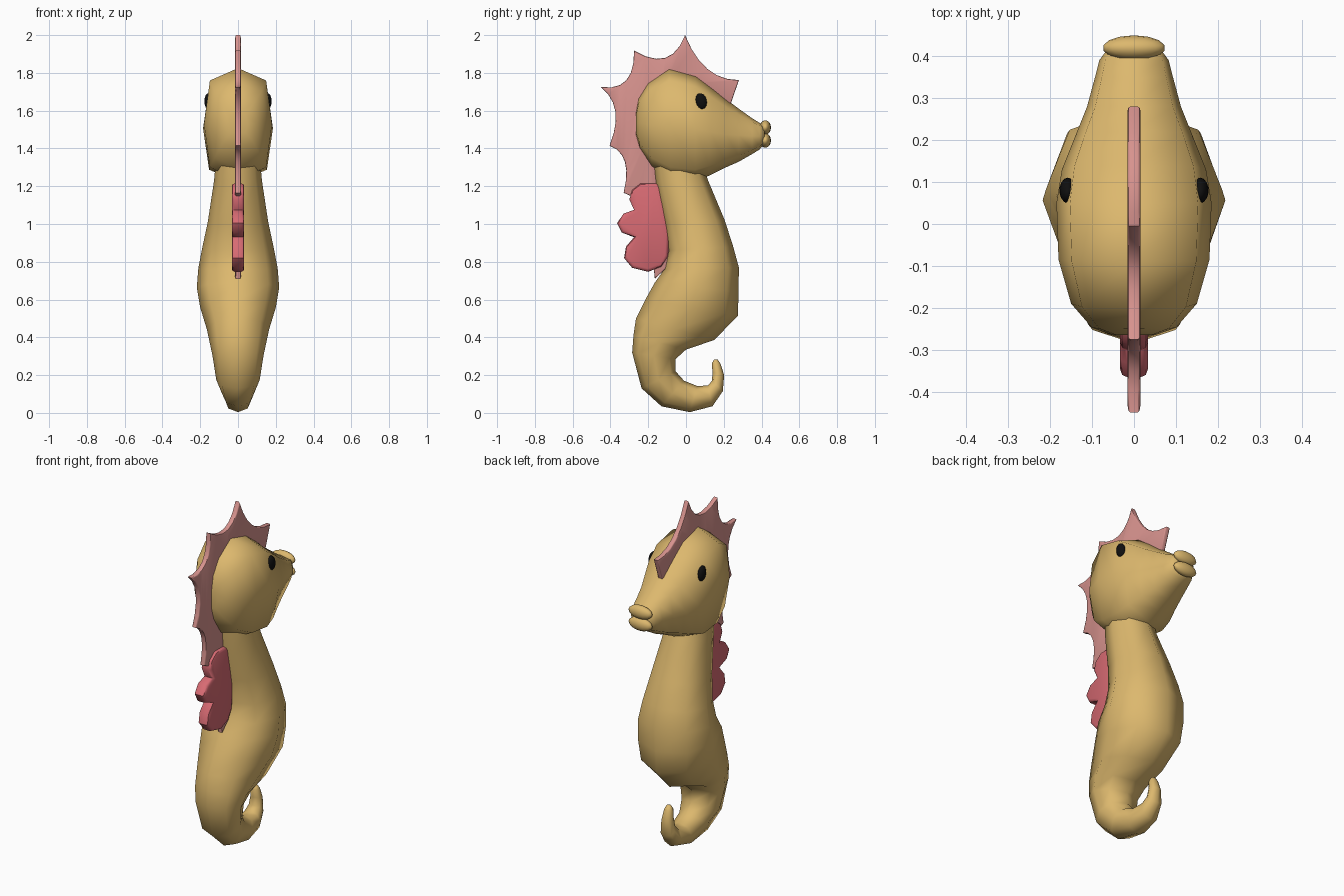
import bpy, bmesh, math
from mathutils import Vector

if "Cube" in bpy.data.objects:
    bpy.data.objects.remove(bpy.data.objects["Cube"])


def material(name, rgb):
    m = bpy.data.materials.new(name)
    m.diffuse_color = (*rgb, 1)
    m.use_nodes = True
    m.node_tree.nodes["Principled BSDF"].inputs["Base Color"].default_value = m.diffuse_color
    return m


SAND = material("sand", (0.72, 0.48, 0.155))
PINK = material("pink", (0.68, 0.29, 0.27))
CORAL = material("coral", (0.68, 0.145, 0.17))
BLACK = material("black", (0.005, 0.005, 0.005))


def finish(bm, name, mat, angle):
    bmesh.ops.recalc_face_normals(bm, faces=bm.faces)
    me = bpy.data.meshes.new(name)
    bm.to_mesh(me)
    bm.free()
    ob = bpy.data.objects.new(name, me)
    bpy.context.collection.objects.link(ob)
    me.materials.append(mat)
    bpy.ops.object.select_all(action='DESELECT')
    ob.select_set(True)
    bpy.context.view_layer.objects.active = ob
    bpy.ops.object.shade_smooth_by_angle(angle=math.radians(angle))
    return ob


def spow(v, p):
    return math.copysign(abs(v) ** p, v) if abs(v) > 1e-6 else 0


def loft(name, sections, px, pd, angle, n=8):
    """Sections: (y, z) of one edge, (y, z) of the opposite edge, half width in x."""
    bm = bmesh.new()
    rings = []
    for y0, z0, y1, z1, w in sections:
        a, b = Vector((0, y0, z0)), Vector((0, y1, z1))
        mid, half = (a + b) / 2, (b - a) / 2
        ring = []
        for i in range(n):
            t = 2 * math.pi * i / n
            p = mid + half * spow(math.cos(t), pd)
            p.x = w * spow(math.sin(t), px)
            ring.append(bm.verts.new(p))
        rings.append(ring)
    for r, s in zip(rings, rings[1:]):
        for i in range(n):
            j = (i + 1) % n
            bm.faces.new((r[i], r[j], s[j], s[i]))
    bm.faces.new(rings[0])
    bm.faces.new(rings[-1])
    return finish(bm, name, SAND, angle)


def plate(name, outline, half, bevel, mat):
    """Flat (y, z) outline thickened along x with softened rims."""
    bm = bmesh.new()
    f = bm.faces.new([bm.verts.new((-half, y, z)) for y, z in outline])
    top = bmesh.ops.extrude_face_region(bm, geom=[f])
    vs = [g for g in top["geom"] if isinstance(g, bmesh.types.BMVert)]
    bmesh.ops.translate(bm, verts=vs, vec=(2 * half, 0, 0))
    rim = [e for e in bm.edges if abs(e.verts[0].co.x - e.verts[1].co.x) < 1e-5]
    bmesh.ops.bevel(bm, geom=rim, offset=bevel, segments=2, profile=0.5, affect='EDGES')
    return finish(bm, name, mat, 45)


def ellipsoid(name, loc, size, mat, tilt=0):
    bpy.ops.mesh.primitive_uv_sphere_add(segments=14, ring_count=8, location=loc,
                                         rotation=(tilt, 0, 0))
    ob = bpy.context.object
    ob.name, ob.scale = name, size
    ob.data.materials.append(mat)
    bpy.ops.object.shade_smooth()


# Neck, belly and curled tail: back edge, front edge, half width
loft("body", [
    (-.18, 1.36, .08, 1.36, .115), (-.165, 1.22, .115, 1.235, .127),
    (-.12, 1.00, .205, 1.02, .16), (-.095, .86, .25, .88, .19),
    (-.115, .76, .28, .77, .21), (-.165, .69, .278, .64, .218),
    (-.215, .60, .275, .515, .20), (-.265, .50, .15, .386, .165),
    (-.278, .41, .0, .335, .15), (-.285, .32, -.055, .285, .135),
    (-.235, .13, -.055, .22, .115), (-.13, .035, -.01, .17, .085),
    (.02, .004, .06, .142, .07), (.14, .035, .115, .145, .058),
    (.195, .115, .138, .17, .045), (.202, .20, .140, .215, .033),
    (.183, .26, .137, .262, .025), (.168, .282, .148, .282, .012)], .9, .95, 65)

# Head from back of skull to snout: bottom edge, top edge, half width
loft("head", [
    (-.265, 1.47, -.265, 1.59, .05), (-.245, 1.40, -.25, 1.67, .10),
    (-.18, 1.30, -.20, 1.75, .15), (-.08, 1.235, -.09, 1.825, .18),
    (.05, 1.225, .05, 1.787, .185), (.12, 1.255, .14, 1.72, .172),
    (.20, 1.295, .22, 1.655, .14), (.28, 1.33, .28, 1.61, .112),
    (.35, 1.37, .35, 1.56, .093), (.39, 1.395, .39, 1.535, .083),
    (.415, 1.425, .415, 1.525, .065)], .55, .72, 65)

# Lips and eyes
for name, z in (("upper_lip", 1.511), ("lower_lip", 1.442)):
    ellipsoid(name, (0, .42, z), (.075, .03, .038), SAND)
for side, name in ((-1, "left_eye"), (1, "right_eye")):
    ellipsoid(name, (side * .158, .08, 1.65), (.02, .03, .043), BLACK, .2)

# Spiky crest: scalloped curves between tips, each with a control point
tips = [(.28, 1.762), (-.005, 2.0), (-.275, 1.918), (-.45, 1.725),
        (-.405, 1.415), (-.33, 1.165)]
dips = [(.09, 1.76), (-.08, 1.80), (-.27, 1.70), (-.32, 1.62), (-.28, 1.37)]
outline = [(.235, 1.63)]
for a, c, b in zip(tips, dips, tips[1:]):
    for k in range(6):
        t = k / 6
        outline.append(tuple((1 - t) ** 2 * a[i] + 2 * t * (1 - t) * c[i] + t * t * b[i]
                             for i in (0, 1)))
outline += [tips[-1], (-.25, 1.13), (-.19, .95), (-.165, .71), (-.09, .78),
            (-.07, .90), (-.12, 1.25), (-.18, 1.5), (-.12, 1.70), (.02, 1.74)]
plate("crest", outline, .015, .006, PINK)

# Lobed back fin
plate("back_fin", [
    (-.11, 1.19), (-.16, 1.215), (-.24, 1.215), (-.285, 1.18), (-.30, 1.13),
    (-.275, 1.075), (-.33, 1.055), (-.365, 1.005), (-.34, .955), (-.275, .93),
    (-.318, .88), (-.328, .82), (-.285, .768), (-.20, .747), (-.13, .775),
    (-.095, .83), (-.085, 1.0)], .033, .016, CORAL)
